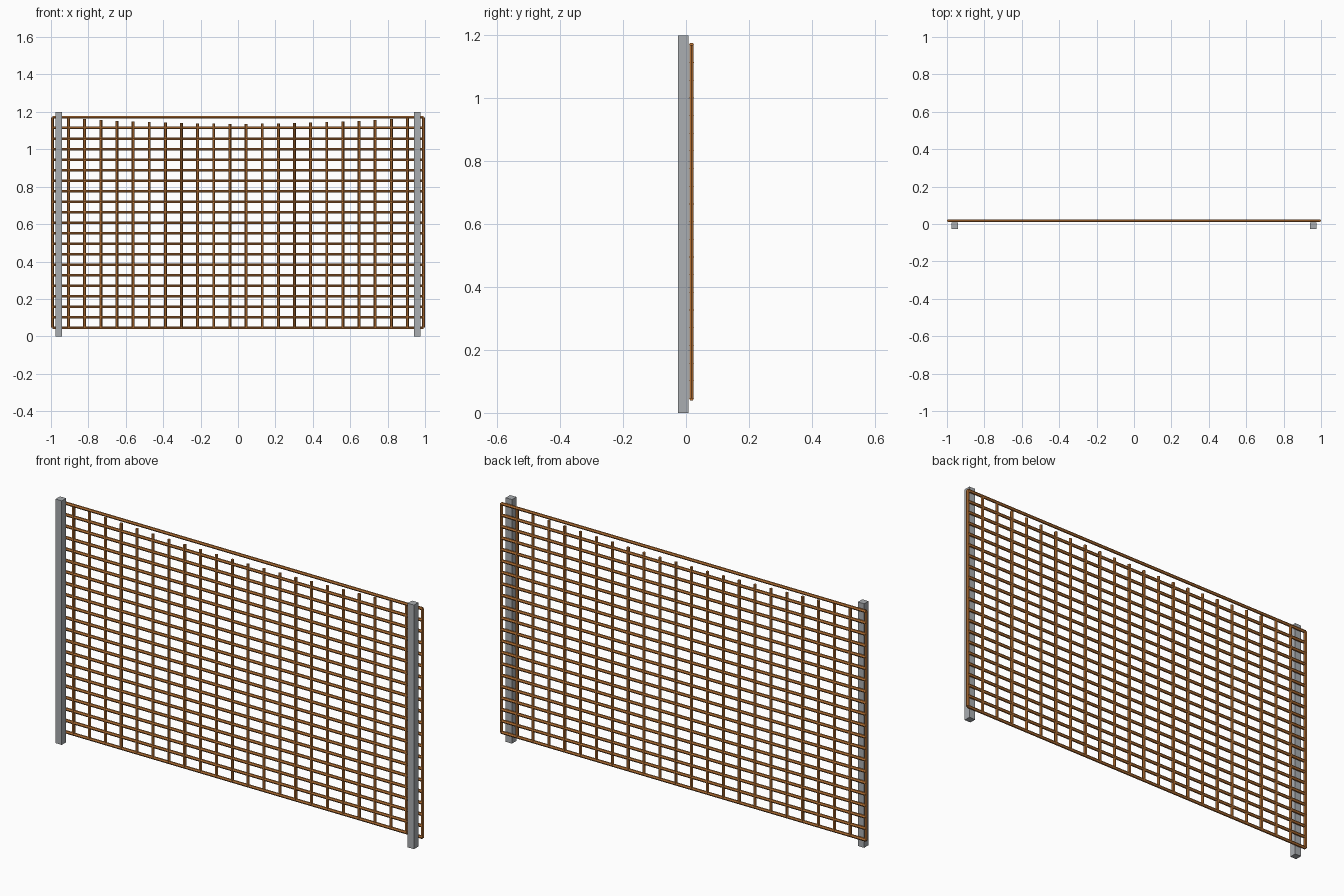
import bpy, bmesh
from math import pi, sin
from mathutils import Matrix, Vector

default = bpy.data.objects.get("Cube")
if default:
    bpy.data.objects.remove(default, do_unlink=True)


def material(name, rgb):
    mat = bpy.data.materials.new(name)
    mat.use_nodes = True
    colour = (*rgb, 1)
    mat.diffuse_color = colour
    mat.node_tree.nodes["Principled BSDF"].inputs["Base Color"].default_value = colour
    return mat


copper = material("copper orange", (0.48, 0.17, 0.035))
steel = material("post grey", (0.40, 0.42, 0.44))


def finish(name, bm, mat):
    mesh = bpy.data.meshes.new(name)
    bm.to_mesh(mesh)
    bm.free()
    mesh.materials.append(mat)
    obj = bpy.data.objects.new(name, mesh)
    bpy.context.collection.objects.link(obj)
    return obj


def bar(bm, centre, length, turn):
    # Six-sided bar about the axis given by the turn
    bmesh.ops.create_cone(bm, cap_ends=True, segments=6, radius1=RADIUS,
                          radius2=RADIUS, depth=length,
                          matrix=Matrix.Translation(centre) @ turn)


RADIUS = 0.0077
HALF = 1 - RADIUS
BOTTOM, TOP = 0.046, 1.170
PANEL_Y = 0.0175
SAG = 0.034
COLUMNS, ROWS = 24, 21

# Vertical wires, with tops dipping toward the middle
bm = bmesh.new()
for i in range(COLUMNS):
    t = i / (COLUMNS - 1)
    top = TOP - SAG * sin(pi * t)
    x = HALF * (2 * t - 1)
    bar(bm, Vector((x, PANEL_Y, (BOTTOM + top) / 2)), top - BOTTOM,
        Matrix.Rotation(pi / 2, 4, 'Z'))
finish("vertical_wires", bm, copper)

# Horizontal wires, evenly spaced
bm = bmesh.new()
for i in range(ROWS):
    z = BOTTOM + (TOP - BOTTOM) * i / (ROWS - 1)
    bar(bm, Vector((0, PANEL_Y, z)), 2 * HALF, Matrix.Rotation(pi / 2, 4, 'Y'))
finish("horizontal_wires", bm, copper)

# Square posts in front of the panel
WIDTH, HEIGHT = 0.034, 1.2
for side, name in ((1, "left_post"), (-1, "right_post")):
    bm = bmesh.new()
    bmesh.ops.create_cube(bm, size=1, matrix=Matrix.Translation(
        (side * 0.958, -0.0085, HEIGHT / 2)) @ Matrix.Diagonal((WIDTH, WIDTH, HEIGHT, 1)))
    finish(name, bm, steel)
